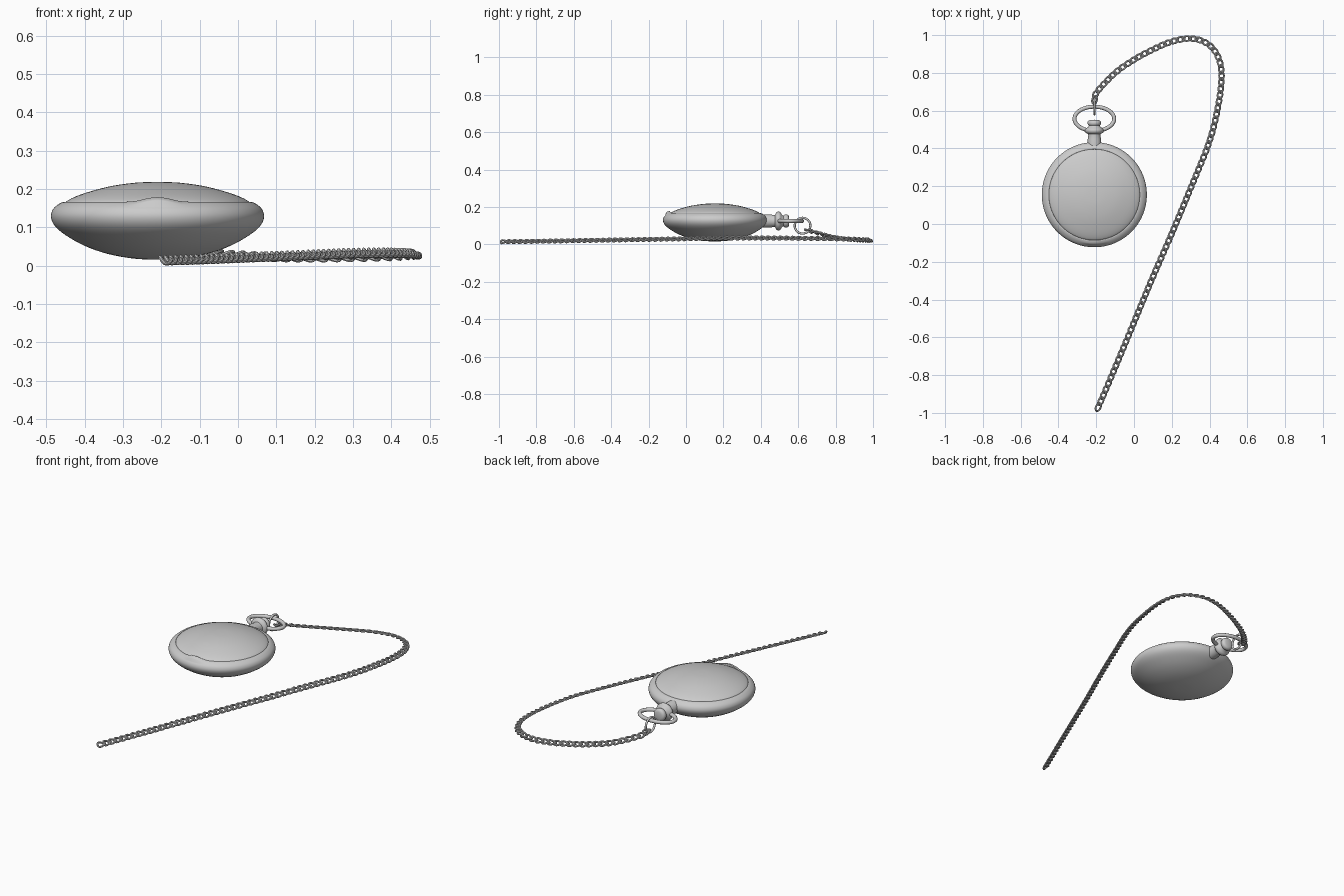
import bpy, bmesh, math
from mathutils import Vector

if "Cube" in bpy.data.objects:
    bpy.data.objects.remove(bpy.data.objects["Cube"])

CX, CY = -0.21, 0.155          # watch centre
TAU = math.tau


def make_object(name, bm, angle=40):
    bmesh.ops.recalc_face_normals(bm, faces=bm.faces)
    mesh = bpy.data.meshes.new(name)
    bm.to_mesh(mesh)
    bm.free()
    ob = bpy.data.objects.new(name, mesh)
    bpy.context.collection.objects.link(ob)
    bpy.ops.object.select_all(action='DESELECT')
    ob.select_set(True)
    bpy.context.view_layer.objects.active = ob
    bpy.ops.object.shade_smooth_by_angle(angle=math.radians(angle))
    return ob


def catmull(pts, steps):
    """Smooth curve through the given points."""
    p = [Vector(q) for q in pts]
    p = [2 * p[0] - p[1]] + p + [2 * p[-1] - p[-2]]
    out = []
    for a, b, c, d in zip(p, p[1:], p[2:], p[3:]):
        for k in range(steps):
            t = k / steps
            out.append(0.5 * (2 * b + (c - a) * t + (2 * a - 5 * b + 4 * c - d) * t * t
                              + (3 * b - a - 3 * c + d) * t ** 3))
    return out + [p[-2]]


def lathe(name, profile, place, seg=96, angle=40):
    """Revolve (radius, height) pairs; place(r, h, angle) gives the 3D point."""
    bm = bmesh.new()
    rings = []
    for r, h in profile:
        if r < 1e-5:
            rings.append([bm.verts.new(place(0, h, 0))] * seg)
        else:
            rings.append([bm.verts.new(place(r, h, TAU * i / seg)) for i in range(seg)])
    for lo, hi in zip(rings, rings[1:]):
        for i in range(seg):
            j = (i + 1) % seg
            quad = list(dict.fromkeys((lo[i], lo[j], hi[j], hi[i])))
            if len(quad) > 2:
                bm.faces.new(quad)
    return make_object(name, bm, angle)


def add_tube_loop(bm, centres, radius, sides=8):
    """Closed round tube following a loop of points."""
    n = len(centres)
    mid = sum(centres, Vector()) / n
    rings = []
    for i, c in enumerate(centres):
        tan = (centres[(i + 1) % n] - centres[i - 1]).normalized()
        out = c - mid
        out = (out - tan * out.dot(tan)).normalized()
        side = tan.cross(out)
        rings.append([bm.verts.new(c + radius * (out * math.cos(TAU * k / sides)
                                                 + side * math.sin(TAU * k / sides)))
                      for k in range(sides)])
    for i in range(n):
        a, b = rings[i], rings[(i + 1) % n]
        for k in range(sides):
            m = (k + 1) % sides
            bm.faces.new((a[k], a[m], b[m], b[k]))


# Watch case: rounded shell whose inner rim rises into a thumb lip at the front
def on_case(r, h, a):
    if h > 0.158 and r < 0.262:
        off = abs((a - 1.5 * math.pi)) / 0.32
        if off < 1:
            h += 0.006 * (1 + math.cos(math.pi * off))
    return (CX + r * math.cos(a), CY + r * math.sin(a), h)


shell = catmull([(0, .016), (.06, .0185), (.13, .031), (.19, .052), (.24, .08), (.268, .104),
                 (.278, .127), (.273, .147), (.258, .161), (.245, .167)], 4)
case_profile = [(max(p.x, 0), p.y) for p in shell] + [(.241, .166), (.239, .155)]
lathe("watch_case", case_profile, on_case, 128)

# Domed lid sitting inside the rim
dome = catmull([(.240, .156), (.238, .168), (.2, .186), (.13, .206), (.06, .2165), (0, .219)], 4)
lathe("domed_lid", [(max(p.x, 0), p.y) for p in dome],
      lambda r, h, a: (CX + r * math.cos(a), CY + r * math.sin(a), h), 128)

# Stem and winding crown, turned about the y axis
lathe("stem_and_crown",
      [(0, .41), (.036, .41), (.035, .45), (.032, .47), (.033, .476), (.045, .482), (.05, .49),
       (.05, .499), (.044, .507), (.032, .514), (.029, .521), (.034, .526), (.036, .533),
       (.035, .542), (.03, .548), (.02, .551), (0, .552)],
      lambda r, h, a: (CX + r * math.cos(a), h, .125 + r * math.sin(a)), 40, 50)

# Oval bow around the crown
bm = bmesh.new()
add_tube_loop(bm, [Vector((CX + .105 * math.cos(TAU * i / 56), .557 + .064 * math.sin(TAU * i / 56), .125))
                   for i in range(56)], .0105, 12)
make_object("bow", bm)

# Upright ring joining the bow and chain
bm = bmesh.new()
add_tube_loop(bm, [Vector((CX, .623 + .042 * math.cos(TAU * i / 40), .1 + .042 * math.sin(TAU * i / 40)))
                   for i in range(40)], .006, 10)
make_object("joining_ring", bm)

# Curb chain: twisted oval links spaced evenly along a curved path
path = catmull([(-.21, .652, .075), (-.195, .70, .062), (-.1, .80, .037), (0, .87, .027), (.1, .924, .023),
                (.2, .966, .022), (.3, .982, .023), (.385, .957, .025), (.44, .895, .028),
                (.463, .80, .03), (.45, .65, .032), (.40, .44, .034), (.3, .19, .033),
                (.2, -.05, .029), (.1, -.28, .025), (0, -.52, .021), (-.1, -.76, .017),
                (-.198, -.99, .014)], 30)
dist = [0]
for a, b in zip(path, path[1:]):
    dist.append(dist[-1] + (b - a).length)


def at(s):
    s = min(max(s, 0), dist[-1])
    i = max(k for k in range(len(dist) - 1) if dist[k] <= s)
    f = (s - dist[i]) / (dist[i + 1] - dist[i])
    return path[i].lerp(path[i + 1], f), (path[i + 1] - path[i]).normalized()


HALF_LEN, HALF_WID, WIRE = .0225, .0125, .0053
count = round((dist[-1] - 1.2 * HALF_LEN) / .034)
pitch = (dist[-1] - 1.2 * HALF_LEN) / count
bm = bmesh.new()
for n in range(count + 1):
    pos, tan = at(n * pitch + .2 * HALF_LEN)
    side = tan.cross(Vector((0, 0, 1))).normalized()
    up = side.cross(tan)
    loop = []
    for i in range(22):
        a = TAU * i / 22
        u, v = math.cos(a), math.sin(a)
        twist = math.radians(42) * u
        w = HALF_WID * math.copysign(abs(v) ** .8, v)
        loop.append(pos + tan * HALF_LEN * u + side * w * math.cos(twist) + up * w * math.sin(twist)
                    + up * .006 * math.copysign(abs(v) ** .8, v) * .8)
    add_tube_loop(bm, loop, WIRE, 8)
make_object("curb_chain", bm)
